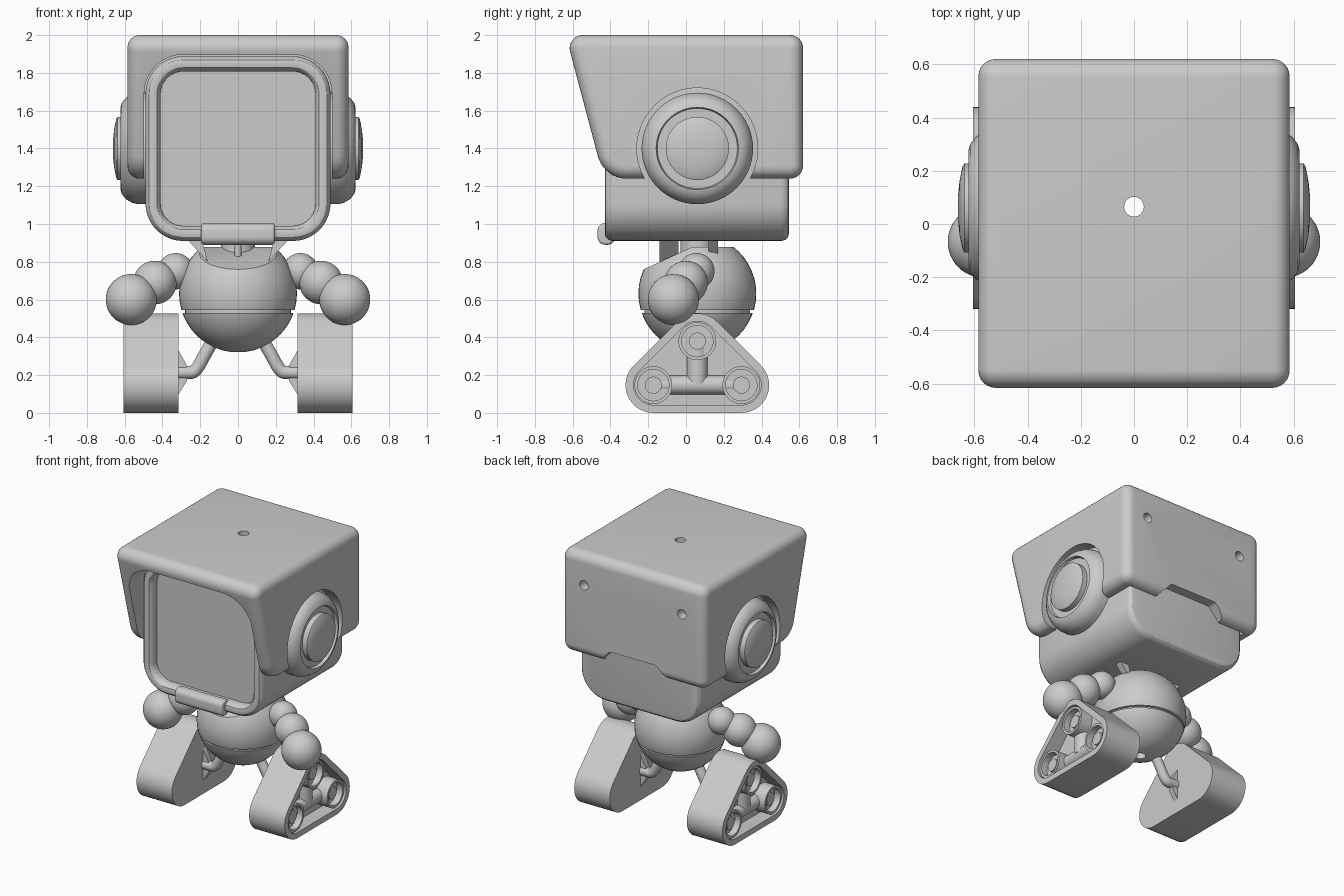
import bpy, bmesh, math
from mathutils import Vector

if "Cube" in bpy.data.objects:
    bpy.data.objects.remove(bpy.data.objects["Cube"], do_unlink=True)

grey = bpy.data.materials.new("plain grey")
grey.use_nodes = True
grey.diffuse_color = (0.6, 0.6, 0.6, 1)
grey.node_tree.nodes["Principled BSDF"].inputs["Base Color"].default_value = (0.6, 0.6, 0.6, 1)

CY = 0.06  # depth of the shared axis of ears, body and wheels


def finish(name, bm):
    bmesh.ops.recalc_face_normals(bm, faces=bm.faces)
    mesh = bpy.data.meshes.new(name)
    bm.to_mesh(mesh)
    bm.free()
    obj = bpy.data.objects.new(name, mesh)
    bpy.context.collection.objects.link(obj)
    mesh.materials.append(grey)
    return obj


def rounded(corners, segs=10):
    """Anticlockwise outline from (u, v, radius) corners."""
    out = []
    for i, (u, v, r) in enumerate(corners):
        p = Vector((u, v))
        a = (Vector(corners[i - 1][:2]) - p).normalized()
        b = (Vector(corners[(i + 1) % len(corners)][:2]) - p).normalized()
        half = a.angle(b) / 2
        c = p + (a + b).normalized() * r / math.sin(half)
        s, e = p + a * r / math.tan(half) - c, p + b * r / math.tan(half) - c
        t = s.angle(e)
        for k in range(segs + 1):
            f = k / segs
            out.append(c + (s * math.sin((1 - f) * t) + e * math.sin(f * t)) / math.sin(t))
    return out


def box_outline(u0, u1, v0, v1, r):
    return rounded([(u0, v0, r), (u1, v0, r), (u1, v1, r), (u0, v1, r)])


def inset(pts, d):
    out = []
    for i, p in enumerate(pts):
        e1 = (p - pts[i - 1]).normalized()
        e2 = (pts[(i + 1) % len(pts)] - p).normalized()
        m = Vector((-e1.y - e2.y, e1.x + e2.x))
        out.append(p + m * (2 * d / m.length_squared))
    return out


def loft(name, outline, steps, axis):
    """Stack inset copies of an outline, steps = (inset, position along axis)."""
    place = {"X": lambda u, v, w: (w, u, v), "Y": lambda u, v, w: (u, w, v),
             "Z": lambda u, v, w: (u, v, w)}[axis]
    bm = bmesh.new()
    rings = [[bm.verts.new(place(p.x, p.y, w)) for p in inset(outline, d)] for d, w in steps]
    n = len(outline)
    for a, b in zip(rings, rings[1:]):
        for i in range(n):
            bm.faces.new((a[i], a[(i + 1) % n], b[(i + 1) % n], b[i]))
    bm.faces.new(rings[0])
    bm.faces.new(rings[-1])
    return finish(name, bm)


def turned(name, u, v, profile, axis, n=64):
    """Lathe a (radius, position) profile around an axis through (u, v)."""
    circle = [Vector((u + math.cos(i * math.tau / n), v + math.sin(i * math.tau / n)))
              for i in range(n)]
    k = math.cos(math.pi / n)  # inset distance is measured on the edges
    return loft(name, circle, [((1 - r) * k, w) for r, w in profile], axis)


def soft(a, b, r, n=6):
    """Steps with rounded rims at both ends."""
    q = [i * math.pi / 2 / n for i in range(n + 1)]
    start = [(r * (1 - math.sin(t)), a + r * (1 - math.cos(t))) for t in q]
    return start + [(d, a + b - w) for d, w in reversed(start)]


def ball(name, centre, r, planes=()):
    """Sphere trimmed by (point, outward normal) planes."""
    bm = bmesh.new()
    bmesh.ops.create_uvsphere(bm, u_segments=48, v_segments=24, radius=r)
    bmesh.ops.translate(bm, verts=bm.verts, vec=centre)
    for co, no in planes:
        bmesh.ops.bisect_plane(bm, geom=bm.verts[:] + bm.edges[:] + bm.faces[:],
                               plane_co=co, plane_no=no, clear_outer=True)
        bmesh.ops.holes_fill(bm, edges=[e for e in bm.edges if e.is_boundary])
    return finish(name, bm)


def cut(obj, cutters):
    bpy.context.view_layer.objects.active = obj
    for c in cutters:
        mod = obj.modifiers.new("cut", "BOOLEAN")
        mod.operation, mod.solver, mod.object = "DIFFERENCE", "EXACT", c
        bpy.ops.object.modifier_apply(modifier=mod.name)


# Helmet with sloping front
helmet = loft("helmet", rounded([(-0.435, 1.24, 0.16), (0.62, 1.24, 0.07), (0.62, 2, 0.07),
                                 (-0.637, 2, 0.07)]), soft(-0.585, 0.585, 0.065), "X")
# Head with rolled face frame and sunken screen
rim = [(0, -0.39), (0.006, -0.41), (0.02, -0.425), (0.04, -0.43), (0.06, -0.425),
       (0.074, -0.41), (0.08, -0.39), (0.08, -0.36)]
back = [(0.04, 0.545), (0.02, 0.54), (0.006, 0.525), (0, 0.505)]
head = loft("head", box_outline(-0.49, 0.49, 0.91, 1.888, 0.2), back + rim, "Y")
loft("mouth_bar", box_outline(-0.468, -0.375, 0.89, 1.005, 0.04), soft(-0.195, 0.195, 0.015), "X")

# Body in two halves with a seam, the upper one sliced at the collar
mid = (0, CY, 0.632)
upper = ball("upper_body", mid, 0.312, [((0, 0, 0.545), (0, 0, -1)), ((0, 0, 0.877), (0, 0, 1)),
                                        ((0, 0.03, 0.877), (0, -0.42, 0.91))])
lower = ball("lower_body", mid, 0.312, [((0, 0, 0.53), (0, 0, 1))])
waist = turned("waist", 0, CY, [(0.28, 0.5), (0.28, 0.58)], "Z")
neck = turned("neck", 0, CY, [(0.09, 0.82), (0.09, 0.93)], "Z")
turned("neck_rod", 0, -0.06, [(0.018, 0.78), (0.018, 0.93)], "Z", 16)

# Cutters: face cavity, ear arches, back notch, antenna hole, screw holes
cavity = loft("cavity", box_outline(-0.497, 0.497, 0.7, 1.896, 0.205), [(0, -1), (0, 0.55)], "Y")
arch = turned("arch", CY, 1.4, [(0.32, -1), (0.32, 1)], "X")
notch = loft("notch", rounded([(-0.28, 1.1, 0.02), (0.28, 1.1, 0.02), (0.27, 1.25, 0.04),
                               (0.19, 1.335, 0.04), (-0.19, 1.335, 0.04), (-0.27, 1.25, 0.04)]),
             [(0, 0.4), (0, 0.8)], "Y")
bore = turned("bore", 0, CY + 0.005, [(0.037, 0.1), (0.037, 2.2)], "Z", 32)
screws = [turned("screw_hole", s * 0.4, 1.77, [(0.035, 0.5), (0.035, 0.8)], "Y", 32)
          for s in (1, -1)]
cut(helmet, [cavity, arch, notch, bore] + screws)
for part in (head, upper, lower, waist, neck):
    cut(part, [bore])
for c in [cavity, arch, notch, bore] + screws:
    bpy.data.objects.remove(c, do_unlink=True)

ear = [(0.295, 0.45), (0.295, 0.53), (0.287, 0.562), (0.268, 0.594), (0.24, 0.616),
       (0.218, 0.622), (0.212, 0.6), (0.167, 0.6), (0.167, 0.638), (0.155, 0.645),
       (0.1, 0.656), (0.05, 0.661), (0.005, 0.662)]
hub = [(0.1, 0.45), (0.1, 0.592), (0.083, 0.592), (0.083, 0.545), (0.045, 0.545),
       (0.045, 0.57), (0.005, 0.57)]
wheels = {"front": (-0.173, 0.147), "rear": (0.293, 0.147), "top": (CY, 0.38)}

for side, s in (("left", 1), ("right", -1)):
    def flip(steps):
        return [(d, s * w) for d, w in steps]

    turned(side + "_ear", CY, 1.4, flip(ear), "X")

    # Arm of three balls
    ball(side + "_shoulder", (s * 0.33, 0.055, 0.75), 0.096)
    ball(side + "_elbow", (s * 0.44, 0.0, 0.69), 0.115)
    ball(side + "_hand", (s * 0.565, -0.067, 0.6), 0.135)

    # Triangular track with open outer face, hubs and braces
    loft(side + "_track", rounded([(-0.528, 0, 0.147), (0.648, 0, 0.147), (CY, 0.588, 0.147)], 16),
         flip([(0, 0.315), (0, 0.605), (0.042, 0.605), (0.042, 0.5)]), "X")
    for label, (y, z) in wheels.items():
        turned(f"{side}_{label}_hub", y, z, flip(hub), "X", 40)
    turned(side + "_track_crossbar", s * 0.5, 0.147, [(0.05, -0.17), (0.05, 0.29)], "Y", 32)
    turned(side + "_track_post", s * 0.5, CY, [(0.055, 0.147), (0.055, 0.38)], "Z", 32)

    # Bent leg pipe and its gusset
    curve = bpy.data.curves.new(side + "_leg", "CURVE")
    curve.dimensions = "3D"
    curve.bevel_depth, curve.bevel_resolution, curve.use_fill_caps = 0.035, 5, True
    path = [(0.11, 0.42), (0.17, 0.32), (0.225, 0.215), (0.27, 0.213), (0.34, 0.213)]
    spline = curve.splines.new("NURBS")
    spline.points.add(len(path) - 1)
    for p, (x, z) in zip(spline.points, path):
        p.co = (s * x, CY, z, 1)
    spline.order_u, spline.use_endpoint_u = 3, True
    leg = bpy.data.objects.new(side + "_leg", curve)
    bpy.context.collection.objects.link(leg)
    curve.materials.append(grey)
    bpy.ops.object.select_all(action="DESELECT")
    leg.select_set(True)
    bpy.context.view_layer.objects.active = leg
    bpy.ops.object.convert(target="MESH")
    gusset = [Vector((s * x, z)) for x, z in ((0.32, 0.09), (0.32, 0.34), (0.27, 0.25), (0.27, 0.17))]
    loft(side + "_gusset", gusset, [(0, 0.04), (0, 0.08)], "Y")

    # Collar fins between body and head
    fin = [Vector((s * x, z)) for x, z in ((0.16, 0.8), (0.265, 0.914), (0.19, 0.914))]
    loft(side + "_front_fin", fin, [(0, -0.14), (0, -0.04)], "Y")
    loft(side + "_rear_fin", fin, [(0, 0.12), (0, 0.17)], "Y")

# Smooth shading that keeps the hard edges
bpy.ops.object.select_all(action="DESELECT")
for obj in bpy.context.collection.objects:
    if obj.type == "MESH":
        obj.select_set(True)
        bpy.context.view_layer.objects.active = obj
bpy.ops.object.shade_smooth_by_angle(angle=math.radians(30))
